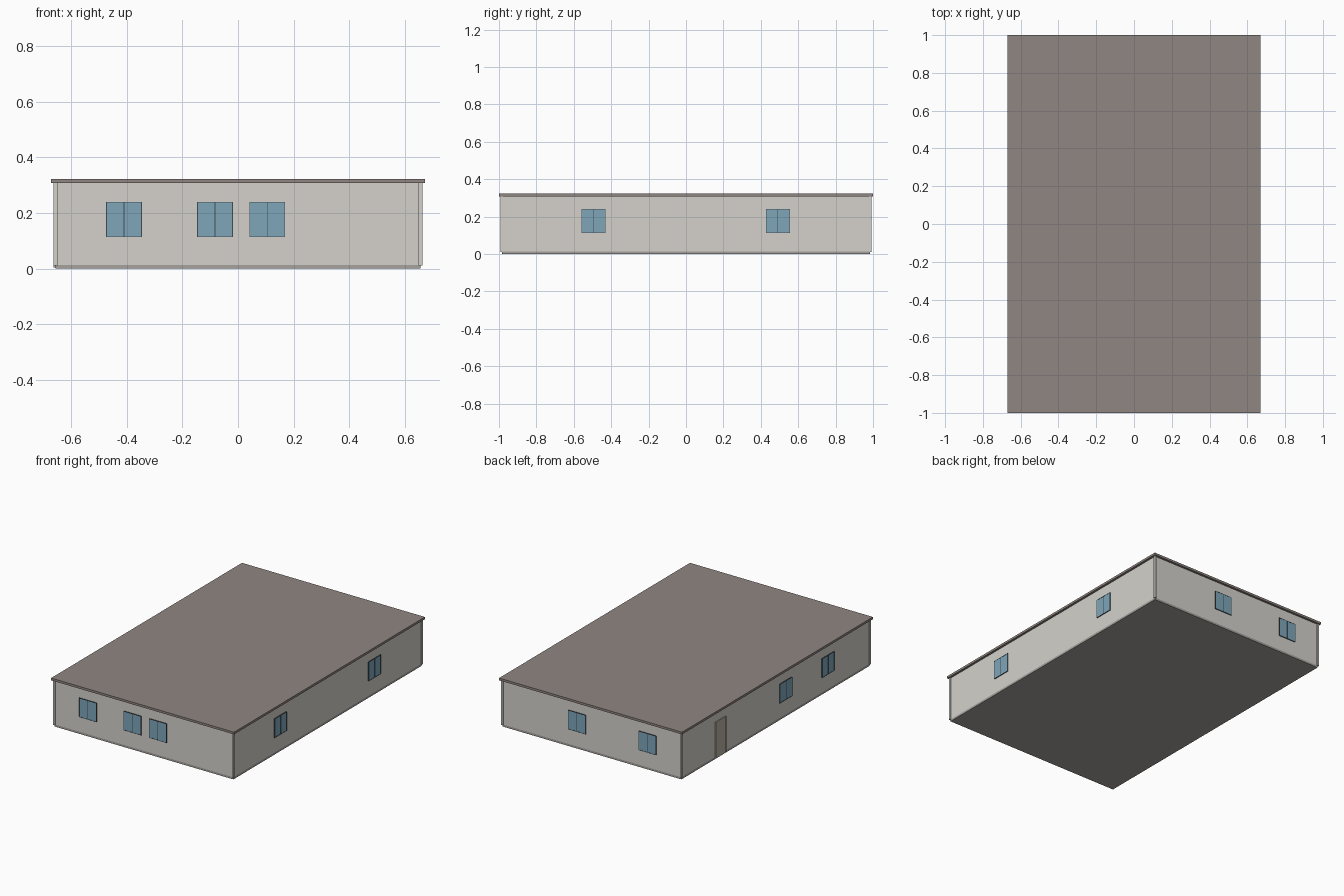
import bpy
from math import pi
from mathutils import Matrix, Vector

if "Cube" in bpy.data.objects:
    bpy.data.objects.remove(bpy.data.objects["Cube"])


def material(name, color):
    m = bpy.data.materials.new(name)
    m.diffuse_color = (*color, 1)
    m.use_nodes = True
    m.node_tree.nodes["Principled BSDF"].inputs["Base Color"].default_value = m.diffuse_color
    return m


WALL = material("plaster", (0.66, 0.64, 0.60))
ROOF = material("roofing", (0.28, 0.24, 0.22))
PLINTH = material("plinth_stone", (0.38, 0.36, 0.34))
GLASS = material("glass", (0.21, 0.38, 0.49))
FRAME = material("dark_frame", (0.05, 0.07, 0.08))
DOOR = material("door_paint", (0.50, 0.43, 0.37))


def box(name, lo, hi, mat, xf=None):
    lo, hi = Vector(lo), Vector(hi)
    bpy.ops.mesh.primitive_cube_add(size=1)
    ob = bpy.context.object
    ob.name = name
    m = Matrix.Translation((lo + hi) / 2) @ Matrix.Diagonal((*(hi - lo), 1))
    ob.data.transform((xf or Matrix()) @ m)
    ob.data.materials.append(mat)
    return ob


HX, HY = 0.656, 0.985          # half sizes of the wall block
Z0, Z1, Z2 = 0.014, 0.308, 0.323

# Main body
box("plinth", (-HX, -HY, 0), (HX, HY, Z0), PLINTH)
box("walls", (-HX, -HY, Z0), (HX, HY, Z1), WALL)
box("flat_roof", (-0.671, -1, Z1), (0.671, 1, Z2), ROOF)

# Corner trim
for sx in (-1, 1):
    for sy in (-1, 1):
        cx, cy = sx * HX, sy * HY
        box("corner_trim", (cx - 0.007, cy - 0.007, Z0 - 0.002),
            (cx + 0.007, cy + 0.007, Z1), WALL)


def facade(side):
    """Local frame: x along the wall, -y outwards, wall face at y = 0."""
    angle, dist = {"front": (0, HY), "right": (pi / 2, HX),
                   "back": (pi, HY), "left": (-pi / 2, HX)}[side]
    return Matrix.Rotation(angle, 4, 'Z') @ Matrix.Translation((0, -dist, 0))


def window(side, u):
    xf = facade(side)
    w, b, t, e = 0.0645, 0.113, 0.240, 0.003
    # Two panes
    for a, c in ((u - w + e, u - e / 2), (u + e / 2, u + w - e)):
        box(side + "_window_pane", (a, -0.004, b + e), (c, 0.004, t - e), GLASS, xf)
    # Stiles, mullion and rails
    for a, c in ((u - w, u - w + e), (u - e / 2, u + e / 2), (u + w - e, u + w)):
        box(side + "_window_stile", (a, -0.005, b), (c, 0.004, t), FRAME, xf)
    for a, c in ((b, b + e), (t - e, t)):
        box(side + "_window_rail", (u - w + e, -0.005, a), (u + w - e, 0.004, c), FRAME, xf)


# Positions along each wall in local coordinates
for side, spots in {"front": (-0.41, -0.083, 0.105), "right": (-0.494, 0.491),
                    "back": (-0.107, 0.409), "left": (0.105, 0.549)}.items():
    for u in spots:
        window(side, u)

# Entrance door on the left side
xf = facade("left")
u, w, t, e = -0.577, 0.054, 0.245, 0.004
box("door_leaf", (u - w + e, -0.004, 0.004), (u + w - e, 0.004, t - e), DOOR, xf)
for a, c in ((u - w, u - w + e), (u + w - e, u + w)):
    box("door_jamb", (a, -0.006, 0.004), (c, 0.004, t), DOOR, xf)
box("door_head", (u - w + e, -0.006, t - e), (u + w - e, 0.004, t), DOOR, xf)
